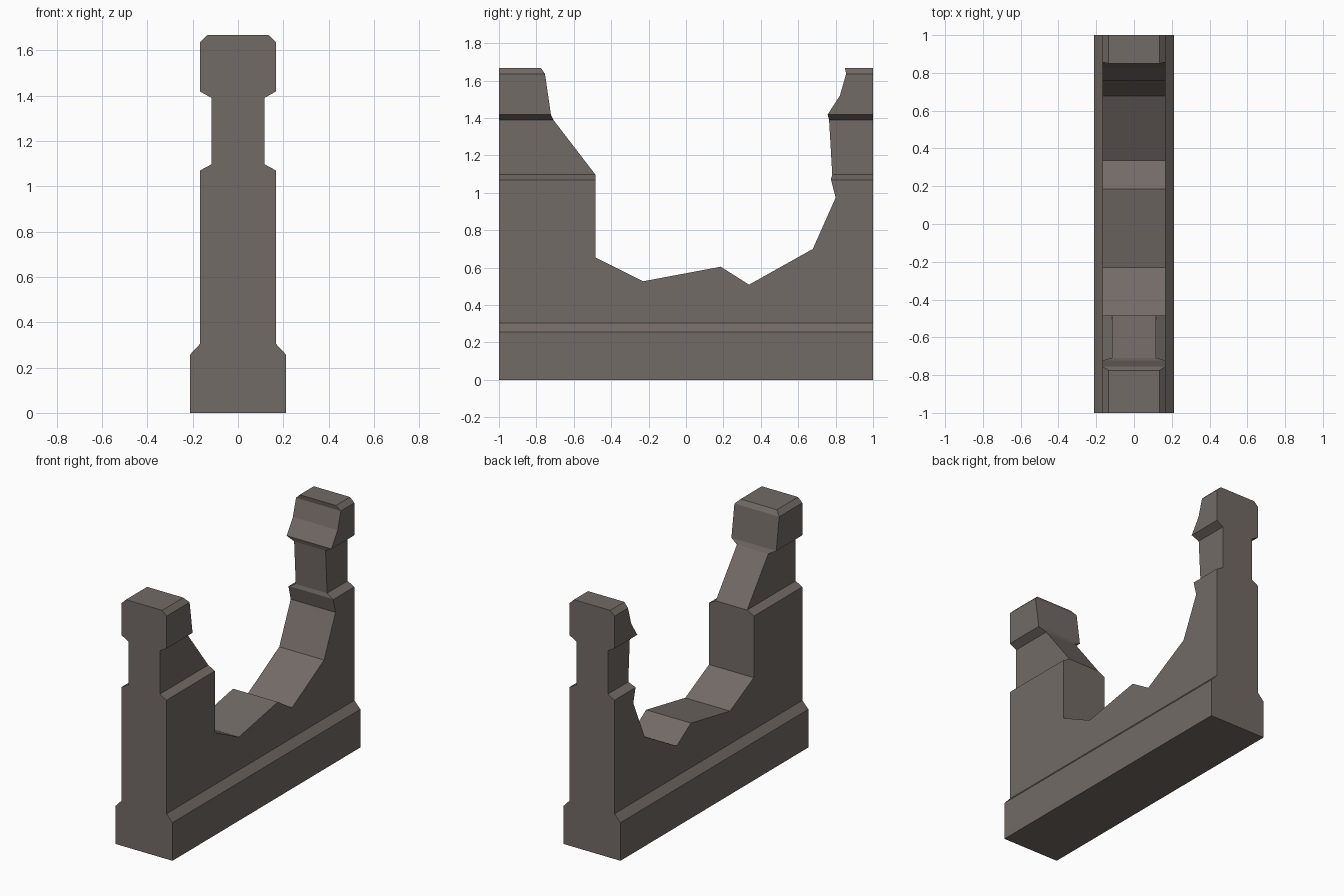
import bpy
import bmesh

if "Cube" in bpy.data.objects:
    bpy.data.objects.remove(bpy.data.objects["Cube"])

stone = bpy.data.materials.new("grey_brown_stone")
stone.diffuse_color = (0.17, 0.145, 0.133, 1)
stone.use_nodes = True
stone.node_tree.nodes["Principled BSDF"].inputs["Base Color"].default_value = stone.diffuse_color


def prism(name, points, place, sweep):
    """Extrude a flat outline along the sweep vector."""
    bm = bmesh.new()
    face = bm.faces.new([bm.verts.new(place(a, b)) for a, b in points])
    new = bmesh.ops.extrude_face_region(bm, geom=[face])["geom"]
    bmesh.ops.translate(bm, vec=sweep,
                        verts=[v for v in new if isinstance(v, bmesh.types.BMVert)])
    bmesh.ops.recalc_face_normals(bm, faces=bm.faces)
    mesh = bpy.data.meshes.new(name)
    bm.to_mesh(mesh)
    bm.free()
    obj = bpy.data.objects.new(name, mesh)
    bpy.context.collection.objects.link(obj)
    mesh.materials.append(stone)
    return obj


# Wall cross-section: plinth, body, neck and chamfered cap (half width, height)
half = [(0.212, 0), (0.212, 0.257), (0.167, 0.305), (0.167, 1.07), (0.117, 1.097),
        (0.117, 1.39), (0.167, 1.418), (0.167, 1.636), (0.135, 1.667)]
section = half + [(-x, z) for x, z in reversed(half)]
wall = prism("broken_wall", section, lambda x, z: (x, -1, z), (0, 2, 0))

# Broken gap seen from the side (y, z), open above the top
gap = [(-0.775, 1.9), (-0.775, 1.667), (-0.754, 1.636), (-0.722, 1.418), (-0.709, 1.39),
       (-0.484, 1.097), (-0.484, 0.655), (-0.23, 0.527), (0.186, 0.605), (0.337, 0.509),
       (0.678, 0.70), (0.80, 0.974), (0.775, 1.073), (0.782, 1.097), (0.765, 1.39),
       (0.757, 1.418), (0.823, 1.52), (0.856, 1.636), (0.85, 1.667), (0.85, 1.9)]
cutter = prism("gap_cutter", gap, lambda y, z: (-0.5, y, z), (1, 0, 0))

# Cut the gap out of the wall, then drop the cutter
mod = wall.modifiers.new("gap", 'BOOLEAN')
mod.operation = 'DIFFERENCE'
mod.solver = 'EXACT'
mod.object = cutter
bpy.context.view_layer.objects.active = wall
wall.select_set(True)
bpy.ops.object.modifier_apply(modifier=mod.name)
bpy.data.objects.remove(cutter)
